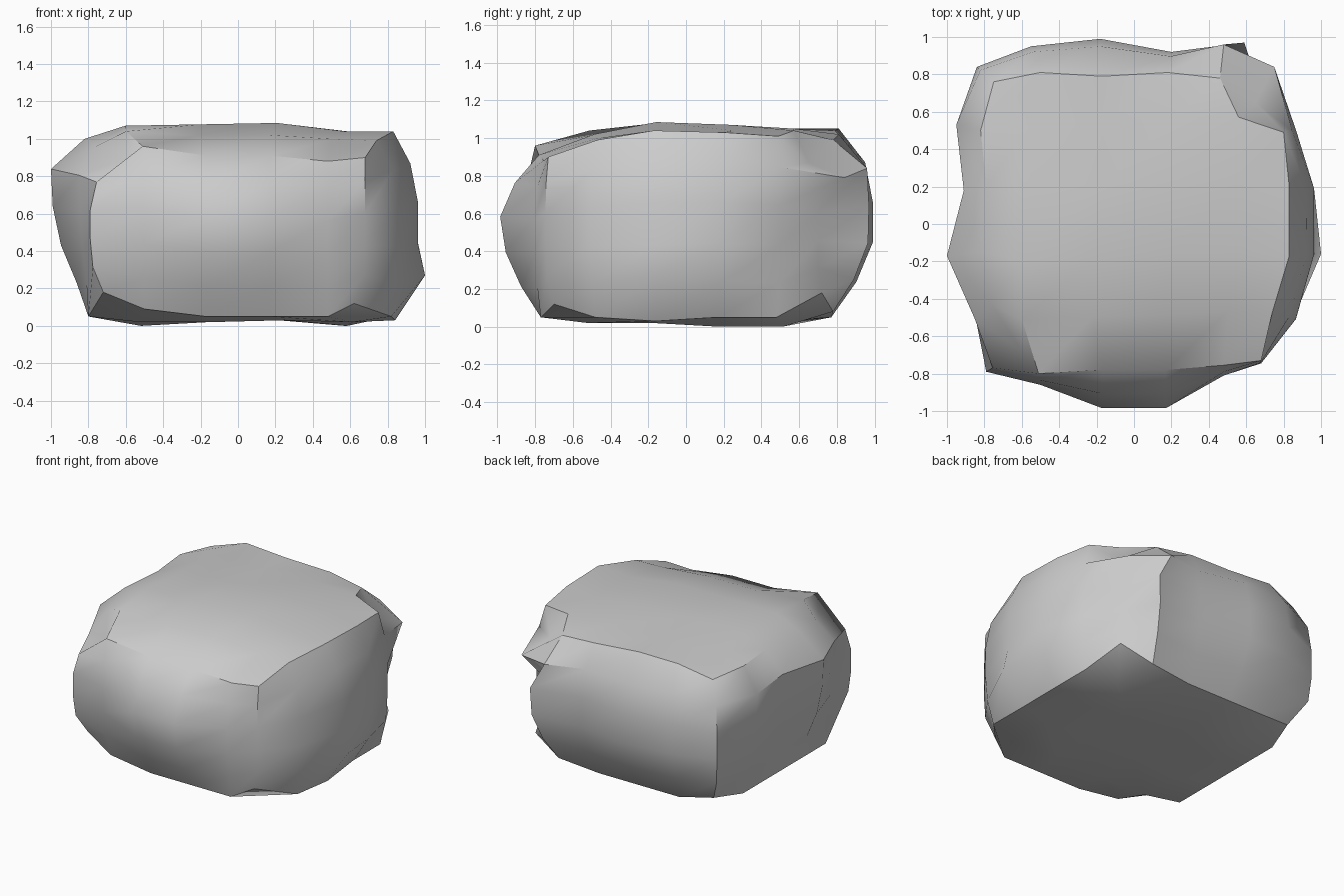
import bpy, bmesh, math
from mathutils import Vector

if "Cube" in bpy.data.objects:
    bpy.data.objects.remove(bpy.data.objects["Cube"])

N = 5  # segments along every side of the block
G = [-.8, -.48, -.17, .17, .48, .8]

# Top rim, counter-clockwise from the front left corner
top = [Vector(p) for p in (
    (-.60, -.68, .89), (-.51, -.80, .96), (-.17, -.78, .91), (.17, -.78, .91), (.48, -.755, .88),
    (.68, -.73, .90), (.74, -.47, .99), (.83, -.17, 1.04), (.83, .20, 1.03), (.80, .49, 1.01),
    (.65, .65, .87), (.46, .78, .99), (.18, .81, 1.02), (-.17, .79, 1.04), (-.50, .81, 1.05),
    (-.75, .76, .98), (-.82, .50, 1.0), (-.79, .20, 1.0), (-.82, -.15, 1.0), (-.76, -.43, .96))]

# Widest outline of the walls
mid = [(-.79, -.79), (-.5, -.86), (-.17, -.985), (.17, -.985), (.48, -.81),
       (.68, -.745), (.87, -.51), (.97, -.16), (.97, .19), (.87, .50),
       (.68, .70), (.58, .965), (.2, .92), (-.18, .99), (-.55, .95),
       (-.84, .84), (-.95, .53), (-.91, .18), (-1.0, -.17), (-.85, -.51)]

# How far each side bulges at every level, bottom to top
corner = (0, .85, 1, 1, .8, 0)
sides = ((0, .48, .86, 1, .62, 0), (0, .75, .95, .95, .65, 0),
         (0, .6, 1, 1, .8, 0), (0, .3, .72, .95, 1, 0))

# Bottom rim: a square outline with its corners drawn in and up
path = ([(g, -.77) for g in G[:-1]] + [(.82, g) for g in G[:-1]]
        + [(-g, .77) for g in G[:-1]] + [(-.8, -g) for g in G[:-1]])
bottom = [Vector((x, y, .05)) for x, y in path]
for i, p in ((0, (-.72, -.71, .18)), (1, (-.5, -.76, .09)), (5, (.62, -.70, .12)),
             (7, (.84, -.16, .03)), (10, (.72, .72, .18)), (11, (.49, .78, .08)),
             (15, (-.73, .72, .09))):
    bottom[i] = Vector(p)

bm = bmesh.new()

# Bulging walls lofted between the rims
rings = []
for k, h in enumerate((0, .19, .4, .62, .83, 1)):
    ring = []
    for i, (b, m, t) in enumerate(zip(bottom, mid, top)):
        w = corner[k] if i % N == 0 else sides[i // N][k]
        p = b.lerp(t, h)
        ring.append(bm.verts.new(p.lerp(Vector((m[0], m[1], p.z)), w)))
    rings.append(ring)

# Knob under the back right corner of the top, and low bump on the right
rings[4][10].co = (.75, .84, .79)
rings[4][11].co = (.48, .96, .84)
rings[3][11].co = (.59, .97, .64)
rings[1][7].co = (1.0, -.16, .27)

for a, b in zip(rings, rings[1:]):
    for i in range(4 * N):
        j = (i + 1) % (4 * N)
        bm.faces.new((a[i], a[j], b[j], b[i]))


def cap(ring, limit, lift, cols, rows):
    """Fill a rim with a grid blended from its sides, heights held to a limit per column and row."""
    front, right = ring[0:6], ring[5:11]
    back, left = ring[10:16][::-1], (ring[15:20] + ring[:1])[::-1]
    grid = {}
    for i in range(N + 1):
        for j in range(N + 1):
            edge = (front[i] if j == 0 else back[i] if j == N else
                    left[j] if i == 0 else right[j] if i == N else None)
            if edge is None:
                u, v = i / N, j / N
                p = front[i].co.lerp(back[i].co, v) + left[j].co.lerp(right[j].co, u)
                p -= front[0].co.lerp(front[N].co, u).lerp(back[0].co.lerp(back[N].co, u), v)
                p.z = limit(p.z + lift, cols[i - 1], rows[j - 1])
                edge = bm.verts.new(p)
            grid[i, j] = edge
    for i in range(N):
        for j in range(N):
            bm.faces.new((grid[i, j], grid[i + 1, j], grid[i + 1, j + 1], grid[i, j + 1]))


cap(rings[-1], min, .01, (1.07, 1.08, 1.09, 1.04), (1.04, 1.09, 1.07, 1.05))
cap(rings[0], max, 0, (0, .02, .03, 0), (.02, .02, 0, 0))
bmesh.ops.recalc_face_normals(bm, faces=bm.faces)

# Boulder object
mesh = bpy.data.meshes.new("boulder")
bm.to_mesh(mesh)
bm.free()
rock = bpy.data.objects.new("boulder", mesh)
bpy.context.collection.objects.link(rock)
bpy.context.view_layer.objects.active = rock
rock.select_set(True)
bpy.ops.object.shade_smooth_by_angle(angle=math.radians(37))
